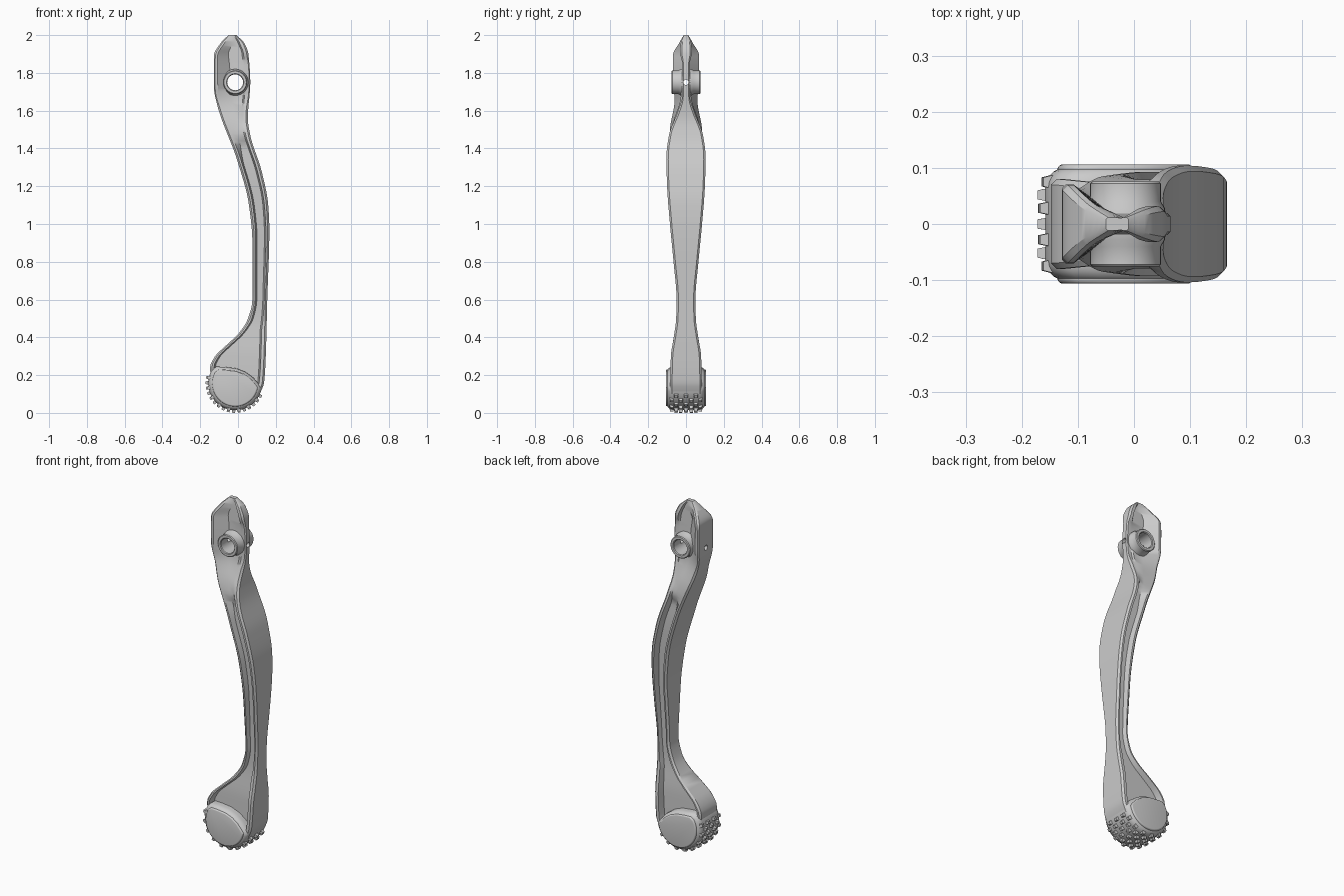
import bpy, bmesh, math
from mathutils import Vector

if "Cube" in bpy.data.objects:
    bpy.data.objects.remove(bpy.data.objects["Cube"])


def curve(keys):
    """Monotone cubic through (z, value) keys."""
    n = len(keys)
    d = [(keys[i + 1][1] - keys[i][1]) / (keys[i + 1][0] - keys[i][0]) for i in range(n - 1)]
    m = [d[0]] + [0 if a * b <= 0 else 2 * a * b / (a + b) for a, b in zip(d, d[1:])] + [d[-1]]

    def f(z):
        i = 0
        while i < n - 2 and z > keys[i + 1][0]:
            i += 1
        h = keys[i + 1][0] - keys[i][0]
        t = min(1, max(0, (z - keys[i][0]) / h))
        a, b = keys[i][1], keys[i + 1][1]
        return (a * (1 + 2 * t) * (1 - t) ** 2 + h * m[i] * t * (1 - t) ** 2
                + b * t * t * (3 - 2 * t) + h * m[i + 1] * t * t * (t - 1))
    return f


def loft(name, rings, wrap=False):
    bm = bmesh.new()
    vs = [[bm.verts.new(p) for p in r] for r in rings]
    n = len(rings[0])
    for a, b in zip(vs, vs[1:] + ([vs[0]] if wrap else [])):
        for i in range(n):
            bm.faces.new((a[i], a[(i + 1) % n], b[(i + 1) % n], b[i]))
    if not wrap:
        bm.faces.new(vs[0])
        bm.faces.new(vs[-1])
    bmesh.ops.recalc_face_normals(bm, faces=bm.faces)
    return finish(name, bm)


def finish(name, bm):
    me = bpy.data.meshes.new(name)
    bm.to_mesh(me)
    bm.free()
    ob = bpy.data.objects.new(name, me)
    bpy.context.collection.objects.link(ob)
    return ob


def activate(ob):
    bpy.ops.object.select_all(action='DESELECT')
    ob.select_set(True)
    bpy.context.view_layer.objects.active = ob


def cut(ob, cutter):
    activate(ob)
    mod = ob.modifiers.new("hole", 'BOOLEAN')
    mod.operation, mod.object, mod.solver = 'DIFFERENCE', cutter, 'EXACT'
    bpy.ops.object.modifier_apply(modifier=mod.name)


def smooth(ob, deg=32):
    activate(ob)
    bpy.ops.object.shade_smooth_by_angle(angle=math.radians(deg))


PX, PZ = -0.015, 1.75          # pivot axis


def circle_y(r, y, n=40):
    return [(PX + r * math.cos(2 * math.pi * i / n), y, PZ + r * math.sin(2 * math.pi * i / n))
            for i in range(n)]


def circle_x(r, x, n=16):
    return [(x, r * math.cos(2 * math.pi * i / n), PZ + r * math.sin(2 * math.pi * i / n))
            for i in range(n)]


# Lever body: side outline, flange half widths and web half width along z
x_left = curve([(.1, -.1), (.16, -.135), (.24, -.148), (.295, -.125), (.36, -.06), (.42, .003),
                (.5, .053), (.6, .076), (.9, .076), (1.1, .058), (1.34, -.005), (1.63, -.11),
                (1.72, -.127), (1.89, -.128), (1.96, -.09), (2, -.05)])
x_right = curve([(.1, .115), (.16, .138), (.3, .147), (.6, .155), (.97, .166), (1.1, .16),
                 (1.28, .125), (1.47, .065), (1.56, .052), (1.75, .065), (1.9, .055),
                 (1.96, .032), (2, -.01)])
w_left = curve([(.1, .078), (.25, .08), (.35, .073), (.5, .05), (.6, .05), (.8, .063), (1, .08),
                (1.3, .093), (1.5, .085), (1.66, .06), (1.75, .07), (1.89, .07), (1.96, .035), (2, .012)])
w_right = curve([(.1, .085), (.3, .08), (.4, .065), (.5, .052), (.6, .05), (.8, .066), (1, .085),
                 (1.2, .1), (1.35, .104), (1.47, .09), (1.6, .042), (1.68, .02), (1.85, .02),
                 (1.91, .032), (1.96, .027), (2, .012)])
w_web = curve([(.1, .045), (.3, .042), (.5, .027), (.7, .033), (1, .05), (1.3, .062), (1.41, .06),
               (1.47, .08), (1.53, .07), (1.67, .028), (1.8, .02), (2, .011)])
slope = curve([(.1, .008), (1.3, .008), (1.6, .06), (1.8, .065), (2, .04)])


def section(z):
    a, b = x_left(z), x_right(z)
    w = b - a
    l, r, m = w_left(z), w_right(z), w_web(z)
    c = min(.01, .15 * w, .3 * l, .3 * r)
    t = min(.02, .2 * w)
    x1, x4 = a + t, b - min(.026, .2 * w)
    side = [(a, l - c), (a + c, l), (x1, l), (x1 + min(slope(z), .4 * w), m),
            (x4 - min(.008, .1 * w), m), (x4, r), (b - c, r), (b, r - c)]
    return [(x, y, z) for x, y in side] + [(x, -y, z) for x, y in reversed(side)]


levels = [.1 + .02 * i for i in range(89)] + [1.875 + .01 * i for i in range(12)] + [1.993, 2.0]
body = loft("lever_body", [section(z) for z in levels])

# Pivot boss: rounded tube through the head
ro, ri, h = .063, .042, .076
boss = loft("pivot_boss", [circle_y(r, y) for r, y in [
    (.07, -.028), (ro, -.04), (ro, -h + .004), (ro - .004, -h), (ri + .004, -h), (ri, -h + .004),
    (ri, h - .004), (ri + .004, h), (ro - .004, h), (ro, h - .004), (ro, .04), (.07, .028)]], wrap=True)

# Cut the pivot hole and the small cross hole
pivot_cut = loft("pivot_cutter", [circle_y(.052, -.2), circle_y(.052, .2)])
cross_cut = loft("cross_cutter", [circle_x(.014, -.3), circle_x(.014, .3)])
cut(body, pivot_cut)
cut(body, cross_cut)
cut(boss, cross_cut)
for c in (pivot_cut, cross_cut):
    bpy.data.objects.remove(c)
smooth(body)
smooth(boss)

# Foot pad: round below, low arch on top
CX, CZ, R = -.015, .157, .143
pad = [(CX + R * math.cos(math.radians(d)), CZ + R * math.sin(math.radians(d)))
       for d in range(150, 356, 8)]
pad += [(.113, .15), (.08, .188), (.04, .217), (-.01, .236), (-.07, .243), (-.115, .245)]


def plate(name, scale, half, rim):
    """Pad outline with edges rounded toward each side face."""
    rings = []
    for y, inset in [(-half + rim * (1 - math.sin(a)), rim * (1 - math.cos(a)))
                     for a in [math.pi / 2 * k / 5 for k in range(5, -1, -1)]]:
        rings.append((y, inset))
    rings += [(-y, i) for y, i in reversed(rings)]
    c = Vector((CX, .145))
    out = []
    for y, inset in rings:
        s = scale * (1 - inset / R)
        out.append([(c.x + (px - c.x) * s, y, c.y + (pz - c.y) * s) for px, pz in pad])
    return loft(name, out)


smooth(plate("foot_pad", 1.0, .1, .035), 40)
smooth(plate("foot_pad_side_caps", .85, .106, .01), 40)

# Tread: staggered tapered studs around the lower arc
bm = bmesh.new()
for k, deg in enumerate(range(168, 342, 11)):
    a = math.radians(deg)
    out, tan = Vector((math.cos(a), 0, math.sin(a))), Vector((-math.sin(a), 0, math.cos(a)))
    for y in ((-.075, -.028, .028, .075) if k % 2 == 0 else (-.052, 0, .052)):
        base = Vector((CX, y, CZ))
        lo, hi = [], []
        for sx, sy in ((-1, -1), (1, -1), (1, 1), (-1, 1)):
            drop = .006 if abs(y) > .06 else 0
            lo.append(bm.verts.new(base + out * (R - .02) + tan * sx * .013 + Vector((0, sy * .015, 0))))
            hi.append(bm.verts.new(base + out * (.157 - drop) + tan * sx * .007 + Vector((0, sy * .008, 0))))
        bm.faces.new(lo)
        bm.faces.new(hi)
        for i in range(4):
            j = (i + 1) % 4
            bm.faces.new((lo[i], lo[j], hi[j], hi[i]))
bmesh.ops.recalc_face_normals(bm, faces=bm.faces)
finish("tread_studs", bm)
